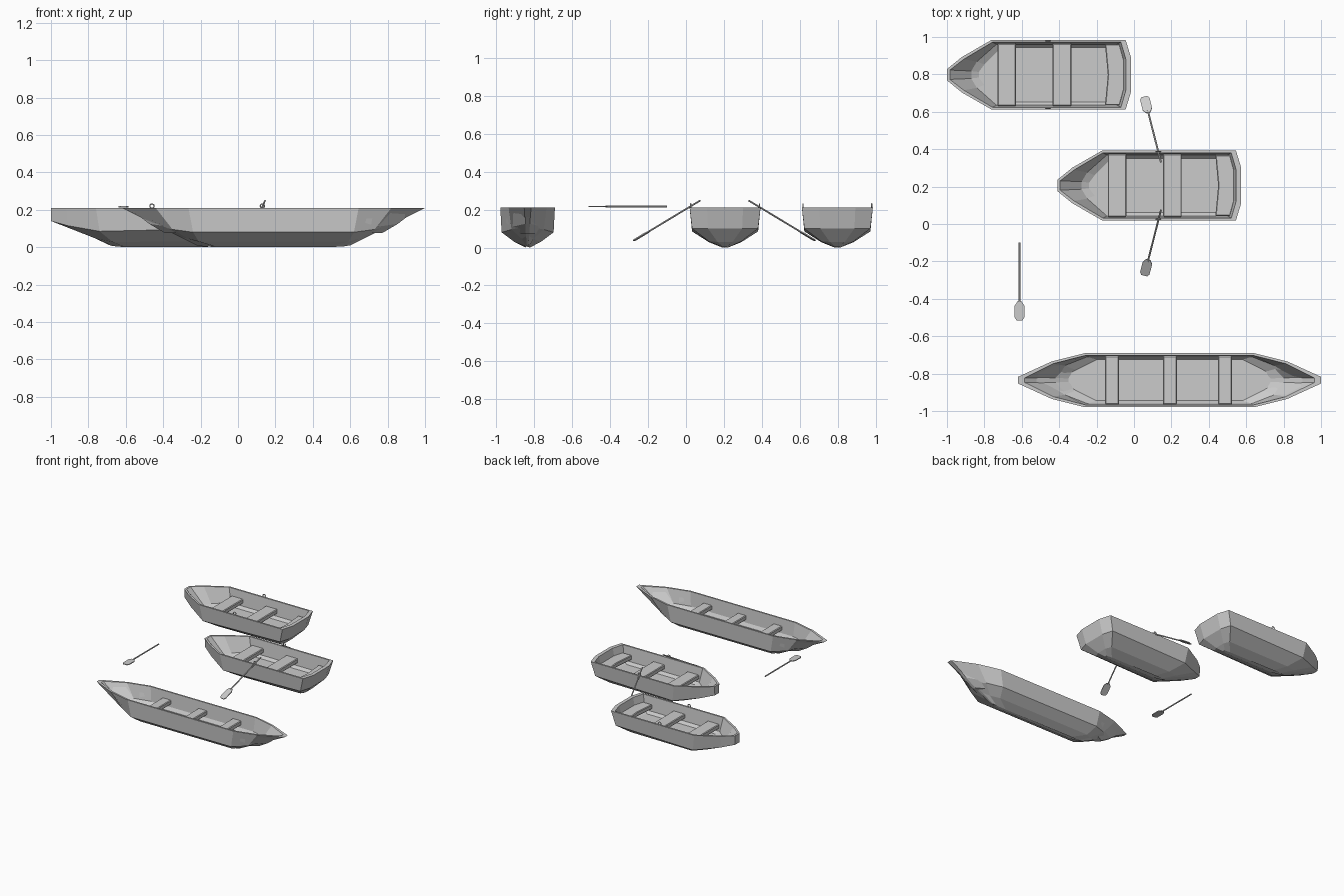
import bpy, bmesh, math
from mathutils import Vector

cube = bpy.data.objects.get("Cube")
if cube:
    bpy.data.objects.remove(cube, do_unlink=True)

grey = bpy.data.materials.new("plain grey")
grey.use_nodes = True
colour = (0.6, 0.6, 0.6, 1)
grey.diffuse_color = colour
grey.node_tree.nodes["Principled BSDF"].inputs["Base Color"].default_value = colour


def finish(bm, name, location=(0, 0, 0)):
    bmesh.ops.recalc_face_normals(bm, faces=bm.faces[:])
    mesh = bpy.data.meshes.new(name)
    bm.to_mesh(mesh)
    bm.free()
    mesh.materials.append(grey)
    obj = bpy.data.objects.new(name, mesh)
    obj.location = location
    bpy.context.collection.objects.link(obj)
    return obj


def loft(name, levels, location):
    """Skin half outlines (bow to stern), mirrored across the keel line."""
    bm = bmesh.new()
    rings = []
    for half in levels:
        full = half + [(x, -y, z) for x, y, z in reversed(half)]
        rings.append([bm.verts.new(p) for p in full])
    for low, high in zip(rings, rings[1:]):
        for i in range(len(low)):
            j = (i + 1) % len(low)
            bm.faces.new((low[i], low[j], high[j], high[i]))
    bm.faces.new(rings[0])
    bm.faces.new(rings[-1])
    return finish(bm, name, location)


def slab(name, outline, bottom, top, location=(0, 0, 0), bevel=0.005):
    """Extrude a flat outline upwards."""
    bm = bmesh.new()
    base = bm.faces.new([bm.verts.new((x, y, bottom)) for x, y in outline])
    new = bmesh.ops.extrude_face_region(bm, geom=[base])["geom"]
    verts = [v for v in new if isinstance(v, bmesh.types.BMVert)]
    bmesh.ops.translate(bm, verts=verts, vec=(0, 0, top - bottom))
    obj = finish(bm, name, location)
    if bevel:
        mod = obj.modifiers.new("soft edge", "BEVEL")
        mod.width = bevel
        mod.segments = 1
    return obj


def bench(name, x0, x1, half_width, location):
    w = half_width
    slab(name, [(x0, -w), (x1, -w), (x1, w), (x0, w)], 0.12, 0.155, location)


def flat(points, z):
    return [(x, y, z) for x, y in points]


def oar(name, handle, tip):
    """Round shaft with a flat chamfered blade, running from handle to tip."""
    handle, tip = Vector(handle), Vector(tip)
    length = (tip - handle).length
    along = (tip - handle).normalized()
    across = along.cross(Vector((0, 0, 1))).normalized()
    up = across.cross(along)
    shaft = length - 0.09
    bm = bmesh.new()
    rings = [[bm.verts.new(handle + along * d + 0.005 * (
        math.cos(a) * across + math.sin(a) * up))
        for a in (math.tau * k / 6 for k in range(6))] for d in (0, shaft)]
    for i in range(6):
        j = (i + 1) % 6
        bm.faces.new((rings[0][i], rings[0][j], rings[1][j], rings[1][i]))
    for ring in rings:
        bm.faces.new(ring)
    half = [(shaft - 0.01, 0.012), (shaft + 0.012, 0.026),
            (length - 0.015, 0.026), (length, 0.016)]
    outline = half + [(d, -w) for d, w in reversed(half)]
    sides = [[bm.verts.new(handle + along * d + across * w + up * t)
              for d, w in outline] for t in (-0.003, 0.003)]
    n = len(outline)
    for i in range(n):
        j = (i + 1) % n
        bm.faces.new((sides[0][i], sides[0][j], sides[1][j], sides[1][i]))
    for side in sides:
        bm.faces.new(side)
    finish(bm, name)


# Rowing boat: keel, bilge, chine, rim, then back down the inside to the floor
row_levels = [
    [(-.69, .005, .012), (-.67, .01, .006), (-.6, .015, 0), (-.2, .015, 0), (-.16, .008, .002)],
    [(-.78, .015, .055), (-.76, .045, .046), (-.67, .085, .028), (-.14, .085, .032), (-.12, .04, .03)],
    [(-1, .025, .14), (-.91, .08, .115), (-.74, .174, .085), (-.075, .174, .1), (-.05, .09, .1)],
    flat([(-1, .03), (-.92, .095), (-.76, .187), (-.045, .187), (-.017, .095)], .21),
    flat([(-.985, .025), (-.91, .083), (-.757, .174), (-.07, .174), (-.044, .085)], .21),
    flat([(-.87, .02), (-.84, .07), (-.735, .163), (-.09, .163), (-.07, .08)], .1),
    flat([(-.83, .015), (-.8, .055), (-.71, .145), (-.12, .145), (-.1, .07)], .08),
]


def rowing_boat(tag, location):
    loft(tag + "_hull", row_levels, location)
    bench(tag + "_front_seat", -.73, -.63, .168, location)
    bench(tag + "_middle_seat", -.435, -.335, .168, location)
    half = [(-.14, 0), (-.155, .163), (-.075, .163), (-.052, .08)]
    stern = half + [(x, -y) for x, y in reversed(half[1:])]
    slab(tag + "_stern_seat", stern, .12, .155, location)
    # Ring oarlocks standing on both rails
    for side, y in (("left", -.181), ("right", .181)):
        bpy.ops.mesh.primitive_torus_add(
            major_segments=10, minor_segments=5, major_radius=.011, minor_radius=.0035,
            location=(location[0] - .46, location[1] + y, .22), rotation=(math.pi / 2, 0, 0))
        lock = bpy.context.object
        lock.name = tag + "_oarlock_" + side
        lock.data.materials.append(grey)


rowing_boat("back_boat", (0, .798, 0))
rowing_boat("middle_boat", (.59, .206, 0))

# Canoe: the same scheme, with the stern repeating the bow
canoe_bow = [
    [(-.41, .004, .01), (-.38, .007, .005), (-.3, .012, 0)],
    [(-.51, .008, .06), (-.46, .03, .046), (-.4, .07, .03)],
    [(-.61, .012, .11), (-.54, .085, .095), (-.43, .137, .08)],
    flat([(-.81, .018), (-.63, .1), (-.455, .144)], .21),
    flat([(-.775, .012), (-.622, .088), (-.45, .132)], .21),
    [(-.665, .012, .125), (-.56, .078, .11), (-.44, .125, .1)],
    flat([(-.58, .01), (-.5, .055), (-.39, .11)], .075),
]
canoe_at = (.19, -.835, 0)
canoe_levels = [half + [(-x, y, z) for x, y, z in reversed(half)] for half in canoe_bow]
loft("canoe_hull", canoe_levels, canoe_at)
for name, x in (("front", -.307), ("middle", .002), ("rear", .297)):
    bench("canoe_" + name + "_seat", x - .037, x + .037, .13, canoe_at)

# Two oars resting in the middle boat, and one lying apart
oar("middle_boat_oar_right", (.144, .33, .248), (.055, .68, .037))
oar("middle_boat_oar_left", (.144, .075, .248), (.055, -.275, .037))
oar("spare_oar", (-.612, -.1, .216), (-.612, -.515, .216))
